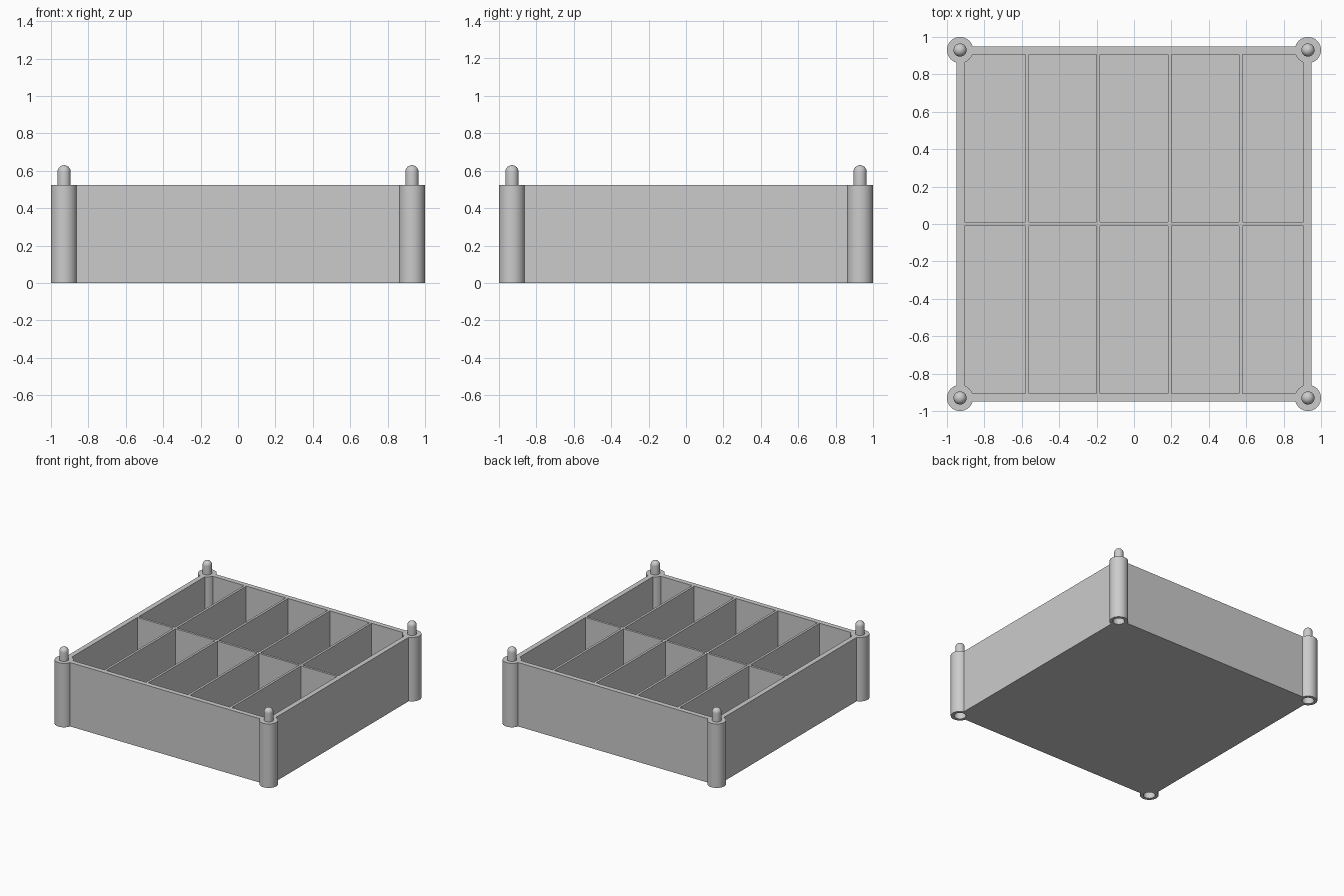
import bpy, bmesh, math
from mathutils import Matrix, Vector

cube = bpy.data.objects.get("Cube")
if cube:
    bpy.data.objects.remove(cube, do_unlink=True)

# Main dimensions
HEIGHT, PEG_TOP = 0.525, 0.63
OUTER, INNER, FLOOR = 0.948, 0.907, 0.03
POST_AT, POST_R, PEG_R = 0.93, 0.07, 0.035
SOCKET_R, SOCKET_DEPTH = 0.045, 0.13
PITCH, DIVIDER = 0.38, 0.019
SIDES = 48

grey = bpy.data.materials.new("light grey plastic")
grey.use_nodes = True
colour = (0.6, 0.6, 0.6, 1)
grey.diffuse_color = colour
grey.node_tree.nodes["Principled BSDF"].inputs["Base Color"].default_value = colour


def make_object(name, bm):
    bmesh.ops.recalc_face_normals(bm, faces=bm.faces)
    mesh = bpy.data.meshes.new(name)
    bm.to_mesh(mesh)
    bm.free()
    mesh.materials.append(grey)
    obj = bpy.data.objects.new(name, mesh)
    bpy.context.collection.objects.link(obj)
    return obj


def add_box(bm, low, high):
    low, high = Vector(low), Vector(high)
    size = Matrix.Diagonal((*(high - low), 1))
    bmesh.ops.create_cube(bm, size=1, matrix=Matrix.Translation((low + high) / 2) @ size)


def add_turned(bm, profile, x, y):
    """Revolve a closed (radius, height) profile about a vertical axis."""
    rings = []
    for r, z in profile:
        if r == 0:
            rings.append([bm.verts.new((x, y, z))] * SIDES)
        else:
            angles = [math.tau * i / SIDES for i in range(SIDES)]
            rings.append([bm.verts.new((x + r * math.cos(a), y + r * math.sin(a), z))
                          for a in angles])
    for a, b in zip(rings, rings[1:]):
        for i in range(SIDES):
            j = (i + 1) % SIDES
            bm.faces.new(list(dict.fromkeys((a[i], a[j], b[j], b[i]))))


def combine(target, tool, operation):
    mod = target.modifiers.new(operation.lower(), "BOOLEAN")
    mod.operation, mod.object, mod.solver = operation, tool, "EXACT"
    bpy.context.view_layer.objects.active = target
    bpy.ops.object.modifier_apply(modifier=mod.name)
    bpy.data.objects.remove(tool, do_unlink=True)


corners = [(sx * POST_AT, sy * POST_AT) for sx in (-1, 1) for sy in (-1, 1)]

# Solid tray block
bm = bmesh.new()
add_box(bm, (-OUTER, -OUTER, 0), (OUTER, OUTER, HEIGHT))
tray = make_object("divided_tray", bm)

# Ten compartments, two rows of five, hollowed from the block
bm = bmesh.new()
half = DIVIDER / 2
for col in range(5):
    x0 = max(-INNER, (col - 2.5) * PITCH + half)
    x1 = min(INNER, (col - 1.5) * PITCH - half)
    for y0, y1 in ((-INNER, -half), (half, INNER)):
        add_box(bm, (x0, y0, FLOOR), (x1, y1, HEIGHT + 0.1))
combine(tray, make_object("compartment_cutter", bm), "DIFFERENCE")

# Corner posts with round-topped stacking pegs
dome = [(PEG_R * math.cos(t), PEG_TOP - PEG_R + PEG_R * math.sin(t))
        for t in (math.pi / 2 * i / 8 for i in range(8))]
post = [(0, 0), (POST_R, 0), (POST_R, HEIGHT), (PEG_R, HEIGHT), *dome, (0, PEG_TOP)]
bm = bmesh.new()
for x, y in corners:
    add_turned(bm, post, x, y)
combine(tray, make_object("corner_posts", bm), "UNION")

# Sockets under the posts that receive the pegs of the tray below
socket = [(0, -0.1), (SOCKET_R, -0.1), (SOCKET_R, SOCKET_DEPTH), (0, SOCKET_DEPTH)]
bm = bmesh.new()
for x, y in corners:
    add_turned(bm, socket, x, y)
combine(tray, make_object("socket_cutter", bm), "DIFFERENCE")

# Smooth the round parts, keep the edges crisp
for obj in bpy.context.selected_objects:
    obj.select_set(False)
tray.select_set(True)
bpy.context.view_layer.objects.active = tray
bpy.ops.object.shade_smooth_by_angle(angle=math.radians(30))
